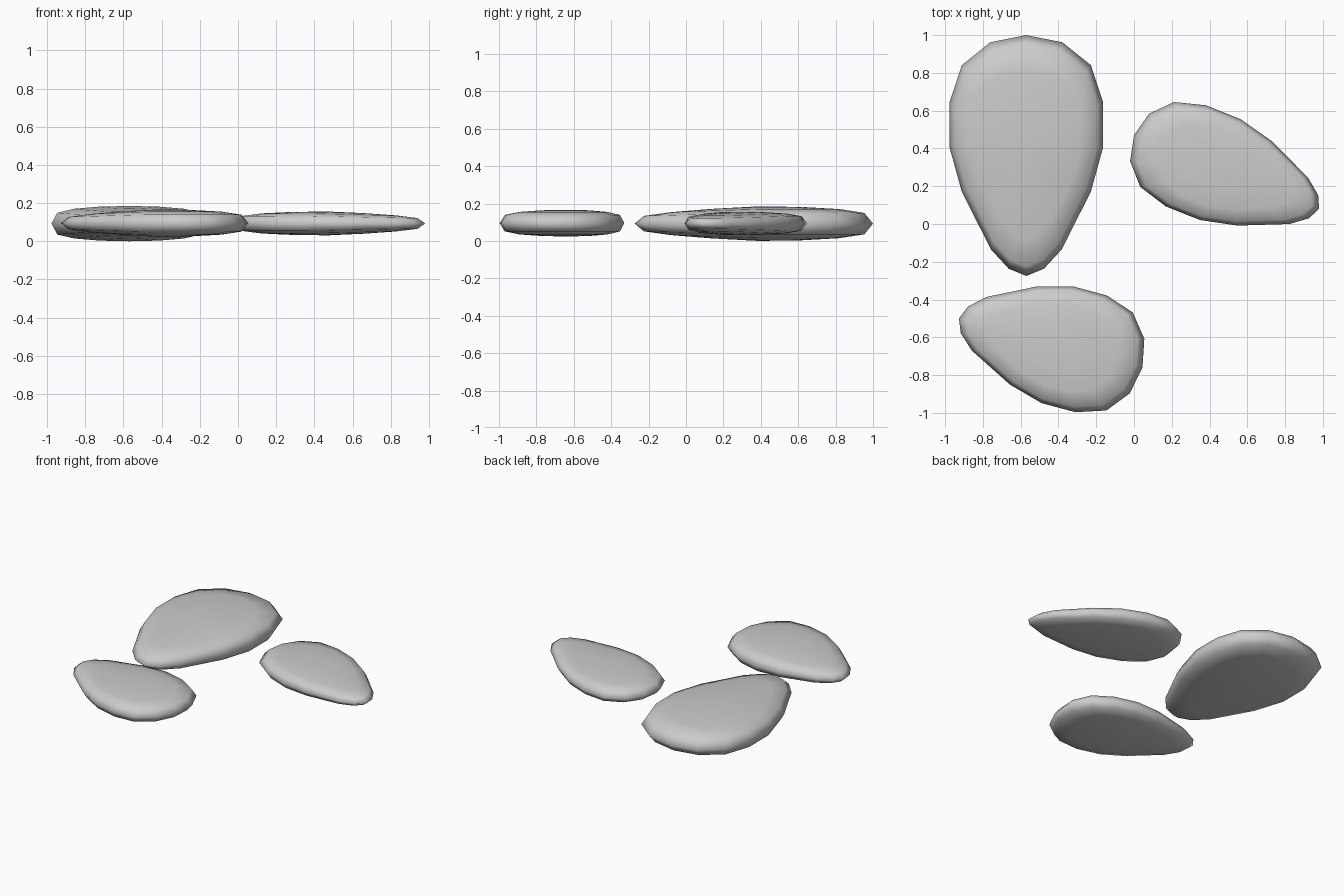
import bpy, bmesh, math
from mathutils import Vector

if "Cube" in bpy.data.objects:
    bpy.data.objects.remove(bpy.data.objects["Cube"])

# Half outline of an egg shape: (distance along axis, half width), blunt end to tip
HALF = [(0, 0), (.03, .47), (.125, .84), (.28, 1), (.465, 1),
        (.65, .84), (.89, .46), (.97, .23), (1, 0)]
OUTLINE = HALF + [(a, -w) for a, w in HALF[-2:0:-1]]
CENTRE = .48
RINGS = 8


def pebble(name, blunt, tip, half_width, half_height, z):
    """Flattened egg-shaped stone lying between two plan points."""
    start = Vector((*blunt, z))
    axis = Vector((*tip, z)) - start
    side = Vector((-axis.y, axis.x, 0)).normalized() * half_width
    bm = bmesh.new()

    def point(a, w, h):
        # stone thins a little towards the narrow tip
        h *= 1 - .3 * max(0, a - CENTRE) / (1 - CENTRE)
        return bm.verts.new(start + axis * a + side * w + Vector((0, 0, h * half_height)))

    loops = []
    for i in range(1, RINGS):
        t = -math.pi / 2 + math.pi * i / RINGS
        r, s = math.cos(t), math.sin(t)
        h = math.copysign(math.sqrt(abs(s)), s) if abs(s) > 1e-6 else 0
        loops.append([point(CENTRE + (a - CENTRE) * r, w * r, h) for a, w in OUTLINE])
    n = len(OUTLINE)
    for lo, hi in zip(loops, loops[1:]):
        for k in range(n):
            m = (k + 1) % n
            bm.faces.new((lo[k], lo[m], hi[m], hi[k]))
    for loop, h in ((loops[0], -1), (loops[-1], 1)):
        pole = point(CENTRE, 0, h)
        for k in range(n):
            bm.faces.new((loop[k], loop[(k + 1) % n], pole))
    bmesh.ops.recalc_face_normals(bm, faces=bm.faces)
    for f in bm.faces:
        f.smooth = True
    mesh = bpy.data.meshes.new(name)
    bm.to_mesh(mesh)
    bm.free()
    bpy.context.collection.objects.link(bpy.data.objects.new(name, mesh))


# Three stones
pebble("large_stone", (-.57, 1.0), (-.57, -.275), .407, .0925, .0925)
pebble("right_stone", (0, .47), (.98, .08), .288, .0625, .0935)
pebble("front_stone", (.045, -.76), (-.927, -.5), .32, .0715, .095)
